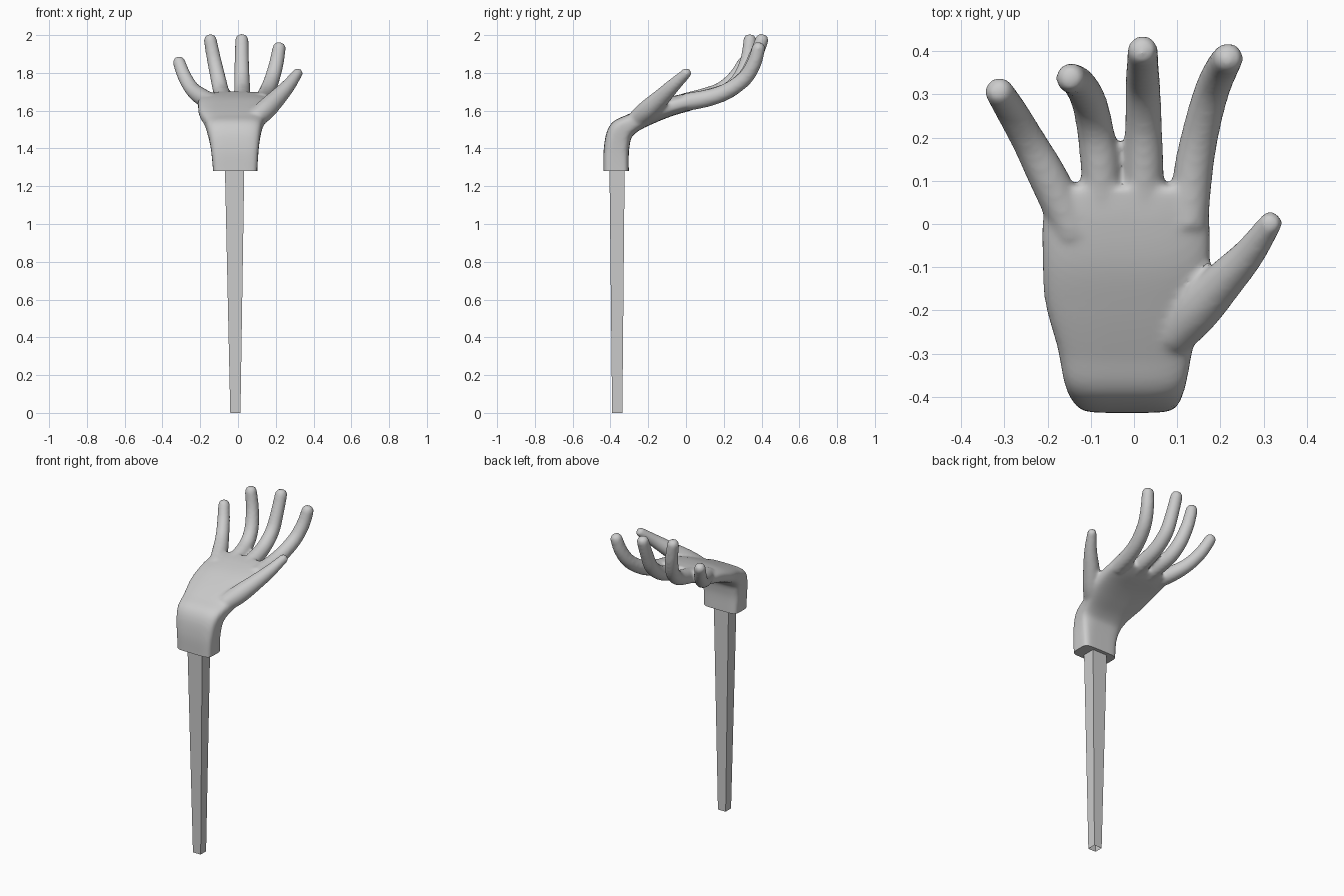
import bpy, bmesh, math
from mathutils import Vector

if "Cube" in bpy.data.objects:
    bpy.data.objects.remove(bpy.data.objects["Cube"])


def spline(pts, steps=6):
    """Catmull-Rom through tuples of any length."""
    out = []
    for i in range(len(pts) - 1):
        a, b = pts[max(i - 1, 0)], pts[i]
        c, d = pts[i + 1], pts[min(i + 2, len(pts) - 1)]
        for s in range(steps):
            t = s / steps
            out.append(tuple(
                0.5 * (2 * q + (r - p) * t + (2 * p - 5 * q + 4 * r - w) * t * t
                       + (3 * q - p - 3 * r + w) * t ** 3)
                for p, q, r, w in zip(a, b, c, d)))
    return out + [tuple(pts[-1])]


def loft(bm, rings, cap_start=True, cap_end=True):
    vs = [[bm.verts.new(p) for p in r] for r in rings]
    n = len(vs[0])
    for a, b in zip(vs, vs[1:]):
        for i in range(n):
            j = (i + 1) % n
            bm.faces.new((a[i], a[j], b[j], b[i]))
    if cap_start:
        bm.faces.new(vs[0][::-1])
    if cap_end:
        bm.faces.new(vs[-1])


def new_object(name, bm):
    bmesh.ops.recalc_face_normals(bm, faces=bm.faces)
    me = bpy.data.meshes.new(name)
    bm.to_mesh(me)
    bm.free()
    ob = bpy.data.objects.new(name, me)
    bpy.context.collection.objects.link(ob)
    return ob


def digit(bm, pts, n=20):
    """Round tube along x, y, z, radius points with a domed tip."""
    path = spline(pts)
    centres = [Vector(p[:3]) for p in path]
    radii = [p[3] for p in path]
    end = (centres[-1] - centres[-2]).normalized()
    r, c = radii[-1], centres[-1]
    for k in range(1, 6):
        th = k * math.radians(16.5)
        centres.append(c + end * r * math.sin(th))
        radii.append(r * math.cos(th) ** 0.7)
    rings = []
    for i, c in enumerate(centres):
        d = centres[min(i + 1, len(centres) - 1)] - centres[max(i - 1, 0)]
        d.normalize()
        v = d.cross(Vector((1, 0, 0))).normalized()
        u = v.cross(d)
        rings.append([c + radii[i] * (u * math.cos(a) + v * math.sin(a))
                      for a in (2 * math.pi * k / n for k in range(n))])
    loft(bm, rings)


# Wrist and palm: x, y, z, half width, half thickness, heading, squareness
bm = bmesh.new()
sections = [
    (-.015, -.370, 1.20, .117, .067, 90, 6),
    (-.015, -.370, 1.28, .117, .067, 90, 6),
    (-.017, -.368, 1.40, .127, .067, 88, 5),
    (-.020, -.345, 1.49, .143, .066, 55, 4),
    (-.020, -.280, 1.536, .158, .052, 32, 3.5),
    (-.020, -.180, 1.583, .186, .050, 22, 3),
    (-.018, -.080, 1.622, .194, .050, 18, 3),
    (-.018, .020, 1.648, .192, .047, 13, 3),
    (-.010, .090, 1.665, .170, .038, 12, 3)]
rings = []
for x, y, z, w, t, ang, e in spline(sections):
    a, ring = math.radians(ang), []
    for k in range(48):
        th = 2 * math.pi * k / 48
        c, s = math.cos(th), math.sin(th)
        u = math.copysign(abs(c) ** (2 / e), c) * w
        v = math.copysign(abs(s) ** (2 / e), s) * t
        ring.append((x + u, y - math.sin(a) * v, z + math.cos(a) * v))
    rings.append(ring)
loft(bm, rings)

# Four fingers and the thumb
digits = [
    [(-.14, -.02, 1.645, .045), (-.195, .10, 1.675, .046), (-.243, .19, 1.715, .040),
     (-.283, .26, 1.78, .037), (-.311, .305, 1.853, .034)],
    [(-.075, .03, 1.65, .045), (-.078, .13, 1.672, .046), (-.09, .22, 1.705, .043),
     (-.105, .285, 1.77, .041), (-.127, .325, 1.87, .038), (-.146, .338, 1.97, .035)],
    [(.02, .03, 1.65, .045), (.023, .13, 1.672, .046), (.022, .23, 1.71, .043),
     (.021, .315, 1.78, .041), (.02, .365, 1.88, .038), (.02, .40, 1.97, .036)],
    [(.125, .00, 1.645, .048), (.137, .12, 1.668, .046), (.156, .22, 1.705, .043),
     (.181, .31, 1.77, .041), (.203, .36, 1.85, .039), (.217, .383, 1.927, .036)],
    [(.09, -.26, 1.555, .05), (.145, -.20, 1.605, .055), (.205, -.135, 1.665, .048),
     (.265, -.07, 1.73, .038), (.315, .0, 1.797, .028)]]
for pts in digits:
    digit(bm, pts)

# Fuse the overlapping forms into one smooth skin
form = new_object("hand_form", bm)
m = form.modifiers.new("fuse", 'REMESH')
m.mode, m.voxel_size = 'VOXEL', 0.009
m = form.modifiers.new("soften", 'SMOOTH')
m.factor, m.iterations = 0.5, 10
bpy.context.view_layer.update()
bm = bmesh.new()
bm.from_object(form, bpy.context.evaluated_depsgraph_get())
bpy.data.objects.remove(form)

# Flat cut at the bottom of the wrist
cut = bmesh.ops.bisect_plane(bm, geom=bm.verts[:] + bm.edges[:] + bm.faces[:],
                             plane_co=(0, 0, 1.28), plane_no=(0, 0, -1), clear_outer=True)
bmesh.ops.holes_fill(bm, edges=[e for e in bm.edges if e.is_boundary], sides=0)
hand = new_object("hand", bm)
bpy.context.view_layer.objects.active = hand
hand.select_set(True)
bpy.ops.object.shade_smooth_by_angle(angle=math.radians(40))

# Tapered square post
bm = bmesh.new()
corners = [(-1, -1), (1, -1), (1, 1), (-1, 1)]
levels = [(-.014, -.364, .027, .027, 0), (-.018, -.365, .051, .04, 1.285)]
loft(bm, [[(x + i * w, y + j * d, z) for i, j in corners] for x, y, w, d, z in levels],
     cap_start=False)
new_object("post", bm)
